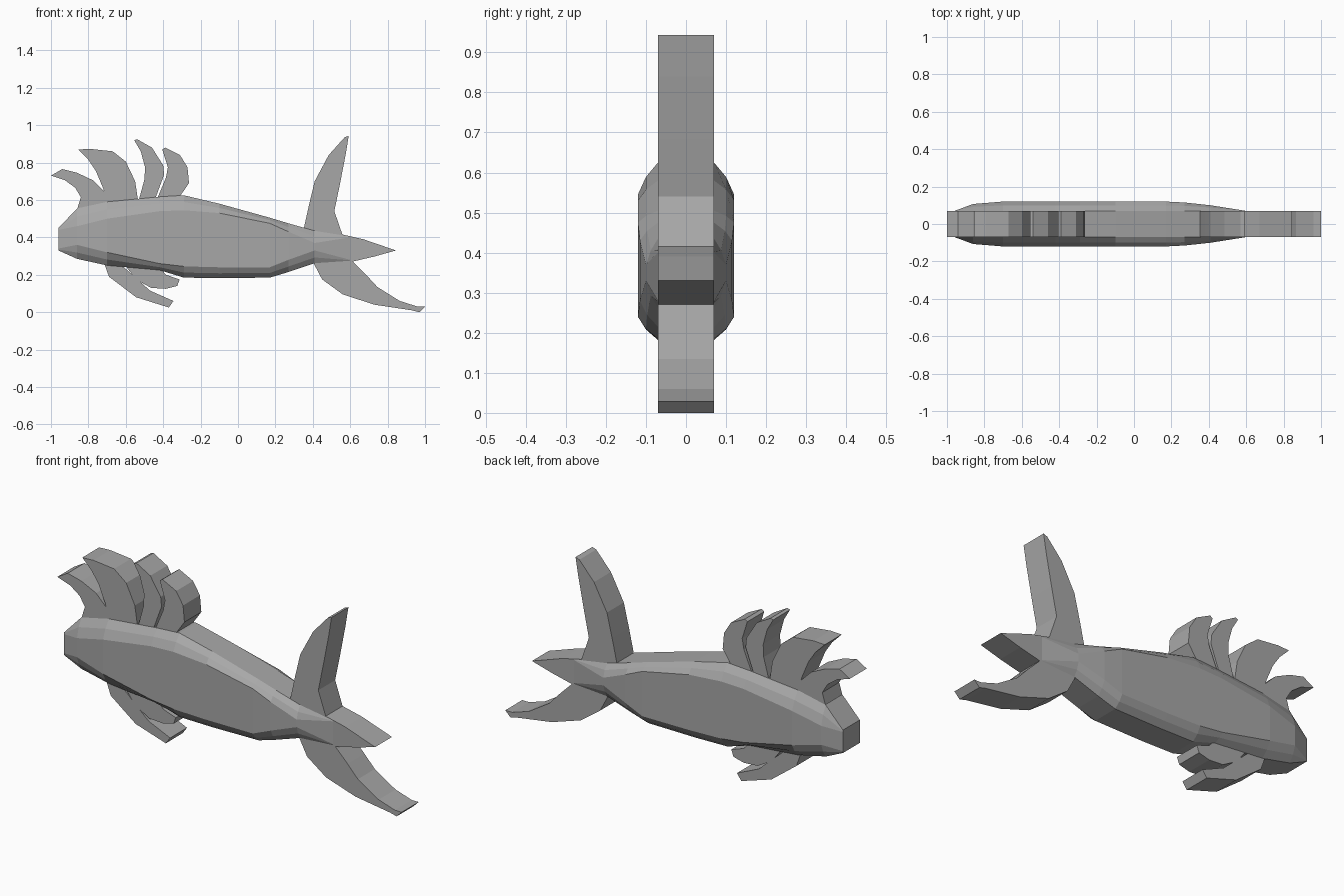
import bpy
import bmesh

default = bpy.data.objects.get("Cube")
if default:
    bpy.data.objects.remove(default, do_unlink=True)

# One plain grey for the whole model
grey = bpy.data.materials.new("plain grey")
grey.use_nodes = True
colour = (0.39, 0.39, 0.39, 1)
grey.diffuse_color = colour
grey.node_tree.nodes["Principled BSDF"].inputs["Base Color"].default_value = colour

HALF = 0.07  # half thickness of all fins and of the body's central slab


def finish(name, bm):
    """Turn a bmesh into a named, flat shaded object."""
    bmesh.ops.recalc_face_normals(bm, faces=bm.faces[:])
    mesh = bpy.data.meshes.new(name)
    bm.to_mesh(mesh)
    bm.free()
    mesh.materials.append(grey)
    obj = bpy.data.objects.new(name, mesh)
    bpy.context.collection.objects.link(obj)
    return obj


def bridge(bm, first, second):
    """Join two closed rings of vertices with quads."""
    count = len(first)
    for i in range(count):
        j = (i + 1) % count
        bm.faces.new((first[i], first[j], second[j], second[i]))


def plate(name, *outline):
    """Extrude an (x, z) outline evenly to both sides of the centre plane."""
    bm = bmesh.new()
    near = [bm.verts.new((x, -HALF, z)) for x, z in outline]
    far = [bm.verts.new((x, HALF, z)) for x, z in outline]
    bm.faces.new(near)
    bm.faces.new(far)
    bridge(bm, near, far)
    return finish(name, bm)


def body_section(bottom, top, width, low, high):
    """Bevelled cross-section: slab edge, chamfer, then the flat flank."""
    mid = HALF + 0.6 * (width - HALF)
    upper = high + 0.55 * (top - high)
    lower = low + 0.55 * (bottom - low)
    side = [(HALF, top), (mid, upper), (width, high),
            (width, low), (mid, lower), (HALF, bottom)]
    return side + [(-y, z) for y, z in reversed(side)]


# Body: lofted through x, bottom, top, half width, flank bottom, flank top
stations = [
    (-.96, .33, .45, .07, .34, .44),
    (-.86, .285, .555, .107, .36, .46),
    (-.7, .25, .59, .12, .32, .5),
    (-.42, .225, .617, .12, .26, .54),
    (-.29, .185, .625, .12, .245, .545),
    (-.1, .182, .58, .12, .24, .53),
    (.17, .185, .505, .12, .24, .475),
    (.27, .215, .475, .115, .28, .43),
    (.41, .262, .435, .1, .33, .37),
    (.6, .275, .405, .07, .28, .4),
]
bm = bmesh.new()
rings = [[bm.verts.new((x, y, z)) for y, z in body_section(*rest)]
         for x, *rest in stations]
for first, second in zip(rings, rings[1:]):
    bridge(bm, first, second)
bm.faces.new(rings[0])
bm.faces.new(rings[-1])
finish("body", bm)

# Tail spike
plate("tail_spike", (.42, .262), (.35, .445), (.56, .415), (.67, .39),
      (.845, .33), (.73, .298), (.61, .27))

# Crest of four curved blades along the back
plate("crest_blade_front", (-1, .73), (-.94, .765), (-.86, .745), (-.775, .705),
      (-.715, .645), (-.7, .58), (-.86, .55), (-.84, .615), (-.87, .665),
      (-.925, .705))
plate("crest_blade_second", (-.855, .87), (-.79, .873), (-.67, .86), (-.6, .805),
      (-.55, .7), (-.535, .6), (-.7, .58), (-.72, .66), (-.76, .755), (-.8, .815))
plate("crest_blade_third", (-.555, .92), (-.54, .925), (-.46, .88), (-.4, .785),
      (-.395, .735), (-.445, .6), (-.53, .6), (-.5, .71), (-.497, .775),
      (-.52, .86))
plate("crest_blade_rear", (-.405, .87), (-.39, .88), (-.31, .84), (-.27, .775),
      (-.262, .69), (-.31, .62), (-.435, .6), (-.385, .72), (-.375, .775))

# Tail fins above and below the spike
plate("tail_fin_upper", (.592, .943), (.57, .935), (.485, .84), (.41, .7),
      (.38, .575), (.35, .44), (.56, .41), (.515, .54), (.545, .685), (.575, .84))
plate("tail_fin_lower", (.4, .27), (.45, .175), (.56, .095), (.73, .04),
      (.93, .01), (.97, 0), (1, .03), (.96, .03), (.865, .06), (.745, .135),
      (.685, .2), (.61, .275))

# Belly fins sweeping backwards
plate("belly_fin_large", (-.715, .26), (-.69, .19), (-.545, .08), (-.37, .025),
      (-.345, .06), (-.47, .115), (-.565, .2), (-.62, .25))
plate("belly_fin_small", (-.6, .245), (-.545, .175), (-.465, .13), (-.385, .125),
      (-.325, .14), (-.312, .175), (-.385, .2), (-.42, .24))
